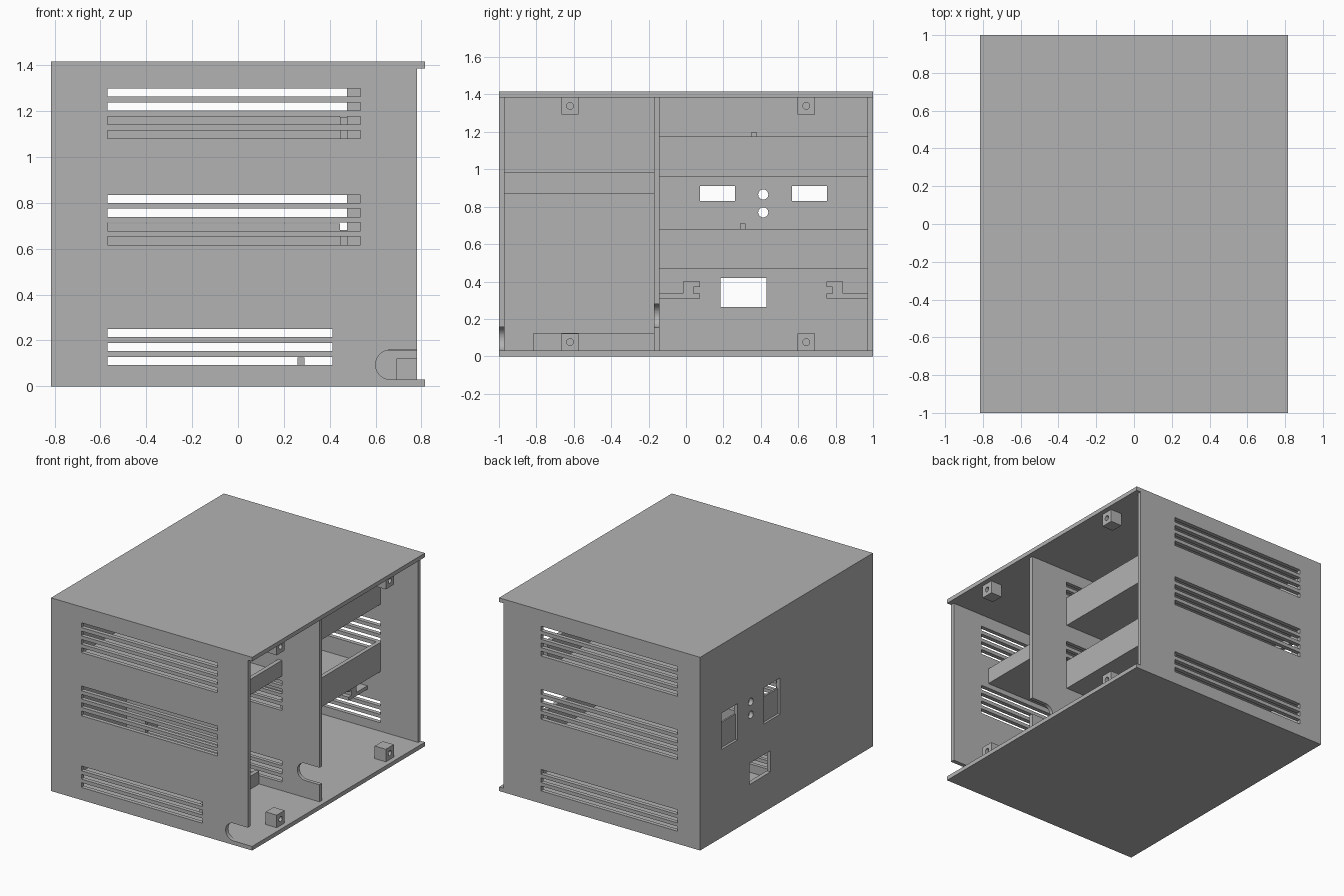
import bpy, bmesh, math
from mathutils import Matrix, Vector

cube = bpy.data.objects.get("Cube")
if cube:
    bpy.data.objects.remove(cube, do_unlink=True)

grey = bpy.data.materials.new("plain_grey")
grey.use_nodes = True
COLOUR = (0.45, 0.45, 0.45, 1)
grey.diffuse_color = COLOUR
grey.node_tree.nodes["Principled BSDF"].inputs["Base Color"].default_value = COLOUR

T = 0.03                      # sheet thickness
X, Y, H = 0.815, 1.0, 1.415   # half width, half depth, height
EDGE = 0.78                   # open edge of the upright walls
INNER = -X + T                # inside face of the closed side
TRAY = 0.475                  # outer face of the tray lips
MID0, MID1 = -0.17, -0.143    # middle wall


def add_box(bm, x0, x1, y0, y1, z0, z1):
    size = Vector((x1 - x0, y1 - y0, z1 - z0))
    mid = Vector((x0 + x1, y0 + y1, z0 + z1)) / 2
    bmesh.ops.create_cube(bm, size=1, matrix=Matrix.Translation(mid) @ Matrix.Diagonal(size).to_4x4())


def add_rod(bm, x0, x1, y, z, r):
    m = Matrix.Translation(((x0 + x1) / 2, y, z)) @ Matrix.Rotation(math.pi / 2, 4, "Y")
    bmesh.ops.create_cone(bm, cap_ends=True, segments=32, radius1=r, radius2=r, depth=x1 - x0, matrix=m)


def add_notch(bm, y0, y1, z0, z1):
    # round-ended notch that opens at the free edge of a wall
    r, zc = (z1 - z0) / 2, (z0 + z1) / 2
    pts = [(0.9, z1)]
    for i in range(25):
        a = math.pi / 2 + math.pi * i / 24
        pts.append((0.6 + r + r * math.cos(a), zc + r * math.sin(a)))
    pts.append((0.9, z0))
    face = bm.faces.new([bm.verts.new((x, y0, z)) for x, z in pts])
    ext = bmesh.ops.extrude_face_region(bm, geom=[face])
    new = [v for v in ext["geom"] if isinstance(v, bmesh.types.BMVert)]
    bmesh.ops.translate(bm, verts=new, vec=(0, y1 - y0, 0))


def make(name, bm):
    bmesh.ops.recalc_face_normals(bm, faces=bm.faces[:])
    mesh = bpy.data.meshes.new(name)
    bm.to_mesh(mesh)
    bm.free()
    mesh.materials.append(grey)
    ob = bpy.data.objects.new(name, mesh)
    bpy.context.collection.objects.link(ob)
    return ob


def box(name, *dims):
    bm = bmesh.new()
    add_box(bm, *dims)
    return make(name, bm)


def cut(ob, bm):
    cutter = make("cutter", bm)
    cutter.hide_render = True
    mod = ob.modifiers.new("cut", "BOOLEAN")
    mod.operation, mod.solver, mod.object = "DIFFERENCE", "EXACT", cutter
    bpy.context.view_layer.objects.active = ob
    bpy.ops.object.modifier_apply(modifier=mod.name)
    bpy.data.objects.remove(cutter, do_unlink=True)


# Top and bottom plates
box("bottom_plate", -X, X, -Y, Y, 0, T)
box("top_plate", -X, X, -Y, Y, H - T, H)


# Three upright walls with rows of vent slots
def vent_wall(name, y0, y1, x0, x1, low_x1, notch=None):
    wall = box(name, -X, EDGE, y0, y1, T, H - T)
    bm = bmesh.new()
    for base, count, end in ((0.092, 3, low_x1), (0.617, 4, x1), (1.08, 4, x1)):
        for i in range(count):
            z = base + i * 0.061
            add_box(bm, x0, end, y0 - 0.1, y1 + 0.1, z, z + 0.035)
    if notch:
        add_notch(bm, y0 - 0.1, y1 + 0.1, *notch)
    cut(wall, bm)


vent_wall("front_wall", -Y, -Y + T, -0.57, 0.535, 0.413, (T, 0.158))
vent_wall("middle_wall", MID0, MID1, -0.63, TRAY, TRAY, (0.155, 0.28))
vent_wall("back_wall", Y - T, Y, -0.63, TRAY, TRAY)

# Closed side wall with socket windows and round holes
side = box("side_wall", -X, INNER, -Y + T, Y - T, T, H - T)
bm = bmesh.new()
for y0, y1 in ((0.075, 0.262), (0.568, 0.755)):
    add_box(bm, -1, -0.7, y0, y1, 0.645, 0.911)
    box("window_blank", INNER - 0.012, INNER, y0, y1, 0.645, 0.83)
add_box(bm, -1, -0.7, 0.185, 0.43, 0.265, 0.42)
for z in (0.77, 0.865):
    add_rod(bm, -1, -0.7, 0.413, z, 0.027)
cut(side, bm)


# Trays: floor with an upright lip
def tray(name, y0, y1, z0, z1):
    box(name + "_floor", INNER, TRAY - T, y0, y1, z0, z0 + T)
    box(name + "_lip", TRAY - T, TRAY, y0, y1, z0, z1)


tray("upper_tray", MID1, Y - T, 0.96, 1.175)
tray("lower_tray", MID1, Y - T, 0.467, 0.681)
tray("front_tray", -Y + T, MID0, 0.87, 0.985)
box("upper_divider", INNER, TRAY - T, 0.351, 0.378, 0.99, 1.2)
box("lower_divider", INNER, TRAY - T, 0.288, 0.318, 0.497, 0.71)

# Low rib on the floor of the front bay
box("floor_rib", 0.26, 0.29, -0.815, MID0, T, 0.125)

# Pair of channel rails for a board, mirrored about the bay centre
for name, wall_y, s in (("front_rail", MID1, 1), ("back_rail", Y - T, -1)):
    bm = bmesh.new()
    centre = 0.4125
    for a, b, z0, z1 in ((wall_y, centre - s * 0.428, 0.31, 0.335),
                         (centre - s * 0.428, centre - s * 0.372, 0.31, 0.4),
                         (centre - s * 0.372, centre - s * 0.338, 0.31, 0.335),
                         (centre - s * 0.372, centre - s * 0.338, 0.372, 0.4)):
        add_box(bm, INNER, 0.37, min(a, b), max(a, b), z0, z1)
    make(name, bm)

# Screw blocks at the open side
for y in (-0.62, 0.643):
    for name, z0 in (("bottom_screw_block", T), ("top_screw_block", H - T - 0.092)):
        block = box(name, 0.69, EDGE, y - 0.046, y + 0.046, z0, z0 + 0.092)
        bm = bmesh.new()
        add_rod(bm, 0.72, 0.85, y, z0 + 0.046, 0.018)
        cut(block, bm)
